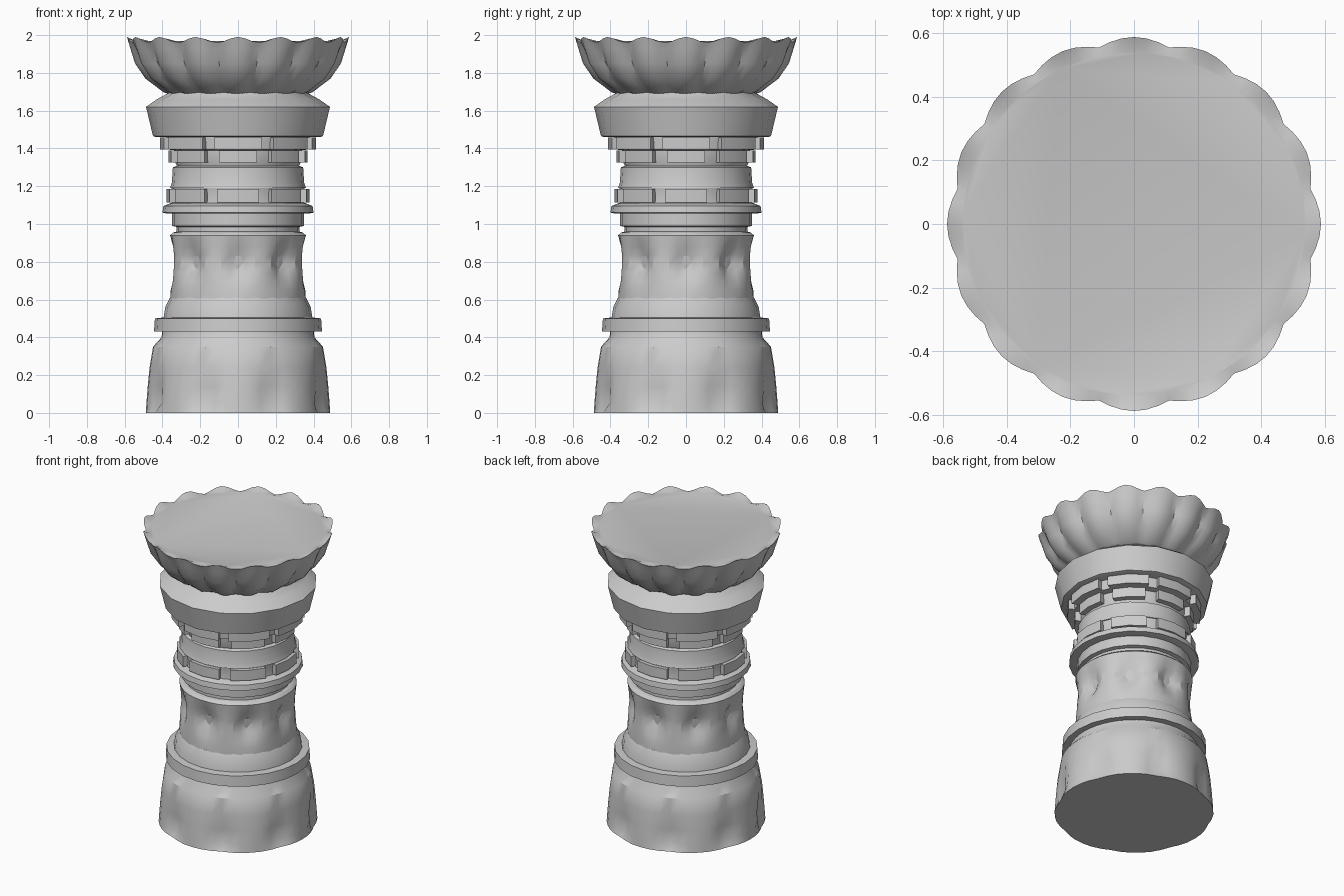
import bpy, bmesh
from math import sin, cos, pi, exp, radians

if "Cube" in bpy.data.objects:
    bpy.data.objects.remove(bpy.data.objects["Cube"])

TAU = 2 * pi


def finish(name, bm, angle=35):
    bmesh.ops.recalc_face_normals(bm, faces=bm.faces)
    me = bpy.data.meshes.new(name)
    bm.to_mesh(me)
    bm.free()
    ob = bpy.data.objects.new(name, me)
    bpy.context.collection.objects.link(ob)
    bpy.ops.object.select_all(action='DESELECT')
    ob.select_set(True)
    bpy.context.view_layer.objects.active = ob
    bpy.ops.object.shade_smooth_by_angle(angle=radians(angle))
    return ob


def lathe(name, profile, sides=24, shape=None, angle=35):
    """Turn (radius, z) points; shape(a, r, z, level) can carve the result."""
    bm = bmesh.new()
    rings = []
    for level, (r, z) in enumerate(profile):
        ring = []
        for i in range(sides):
            a = TAU * i / sides
            rr, zz = shape(a, r, z, level) if shape else (r, z)
            ring.append(bm.verts.new((rr * cos(a), rr * sin(a), zz)))
        rings.append(ring)
    for lo, hi in zip(rings, rings[1:]):
        for i in range(sides):
            j = (i + 1) % sides
            bm.faces.new((lo[i], lo[j], hi[j], hi[i]))
    bm.faces.new(rings[0][::-1])
    bm.faces.new(rings[-1])
    return finish(name, bm, angle)


def block_ring(name, r0, r1, z0, z1, half_deg, count=8, phase=0.0, taper=0.0):
    """Ring of curved raised blocks."""
    bm = bmesh.new()
    h = radians(half_deg)
    for k in range(count):
        c = TAU * k / count + phase
        cols = []
        for t in (-1, 0, 1):
            a = c + t * h
            cols.append([bm.verts.new((r * cos(a), r * sin(a), z)) for r, z in
                         ((r0, z0), (r1 - taper, z0), (r1, z1), (r0, z1))])
        for p, q in zip(cols, cols[1:]):
            for i in range(4):
                j = (i + 1) % 4
                bm.faces.new((p[i], q[i], q[j], p[j]))
        bm.faces.new(cols[0])
        bm.faces.new(cols[-1][::-1])
    return finish(name, bm, 30)


# Base drum with hollows between the broad leaves
def leaf_base(a, r, z, level):
    gap = (0.5 - 0.5 * cos(8 * a)) ** 3
    depth = (0.012, 0.045, 0.03, 0.008, 0, 0, 0)[level]
    return r - depth * gap, z

lathe("base", [(.488, 0), (.485, .05), (.478, .14), (.468, .24), (.45, .35),
               (.405, .40), (.40, .44)], 48, leaf_base)

# Lower moulding
lathe("lower_ring", [(.445, .43), (.44, .50), (.395, .505)], 24)
lathe("lower_slope", [(.395, .50), (.385, .56), (.36, .61)], 24)


# Shaft with eight carved hollows
def carve(a, r, z, level):
    d = ((a * 8 / TAU + 0.5) % 1 - 0.5) * TAU / 8
    hollow = exp(-(d / .17) ** 2 - ((z - .79) / .085) ** 2)
    return r - .06 * hollow, z

lathe("carved_shaft", [(.36, .59), (.36, .65), (.358, .70), (.358, .745),
                       (.355, .79), (.355, .835), (.357, .88), (.362, .94),
                       (.345, .955), (.325, .96)], 48, carve, 28)
block_ring("shaft_boss", .25, .315, .74, .83, 8, taper=.01)

# Neck and middle moulding
lathe("neck", [(.325, .95), (.325, .985), (.35, .99), (.35, 1.065)], 24)
lathe("middle_ring", [(.375, 1.055), (.40, 1.06), (.395, 1.095), (.36, 1.11)], 24)
lathe("bead_core", [(.35, 1.10), (.345, 1.15), (.355, 1.20)], 24)
block_ring("bead_blocks", .30, .378, 1.115, 1.185, 17)
lathe("upper_band", [(.36, 1.19), (.35, 1.22), (.345, 1.30), (.32, 1.31)], 24)

# Two tiers of stepped blocks
lathe("tier_core", [(.32, 1.30), (.33, 1.32), (.335, 1.39), (.375, 1.395), (.38, 1.465)], 24)
block_ring("lower_blocks", .28, .368, 1.325, 1.39, 16)
block_ring("upper_blocks", .30, .413, 1.395, 1.458, 18)

# Flared capital
lathe("capital", [(.435, 1.46), (.45, 1.465), (.487, 1.62), (.43, 1.66),
                  (.375, 1.69), (.36, 1.72)], 16)


# Petalled bowl with pointed rim
def petals(a, r, z, level):
    w = abs(cos(8 * a))
    amp = (.0, .012, .03, .035, .03, .022, .0)[level]
    lift = (.0, -.012, 0, 0, .01, .03, .0)[level]
    return r - amp * (1 - w), z + lift * w ** 2

lathe("petal_bowl", [(.34, 1.68), (.395, 1.71), (.49, 1.77), (.545, 1.85),
                     (.57, 1.92), (.588, 1.96), (.54, 1.968)], 96, petals, 40)
